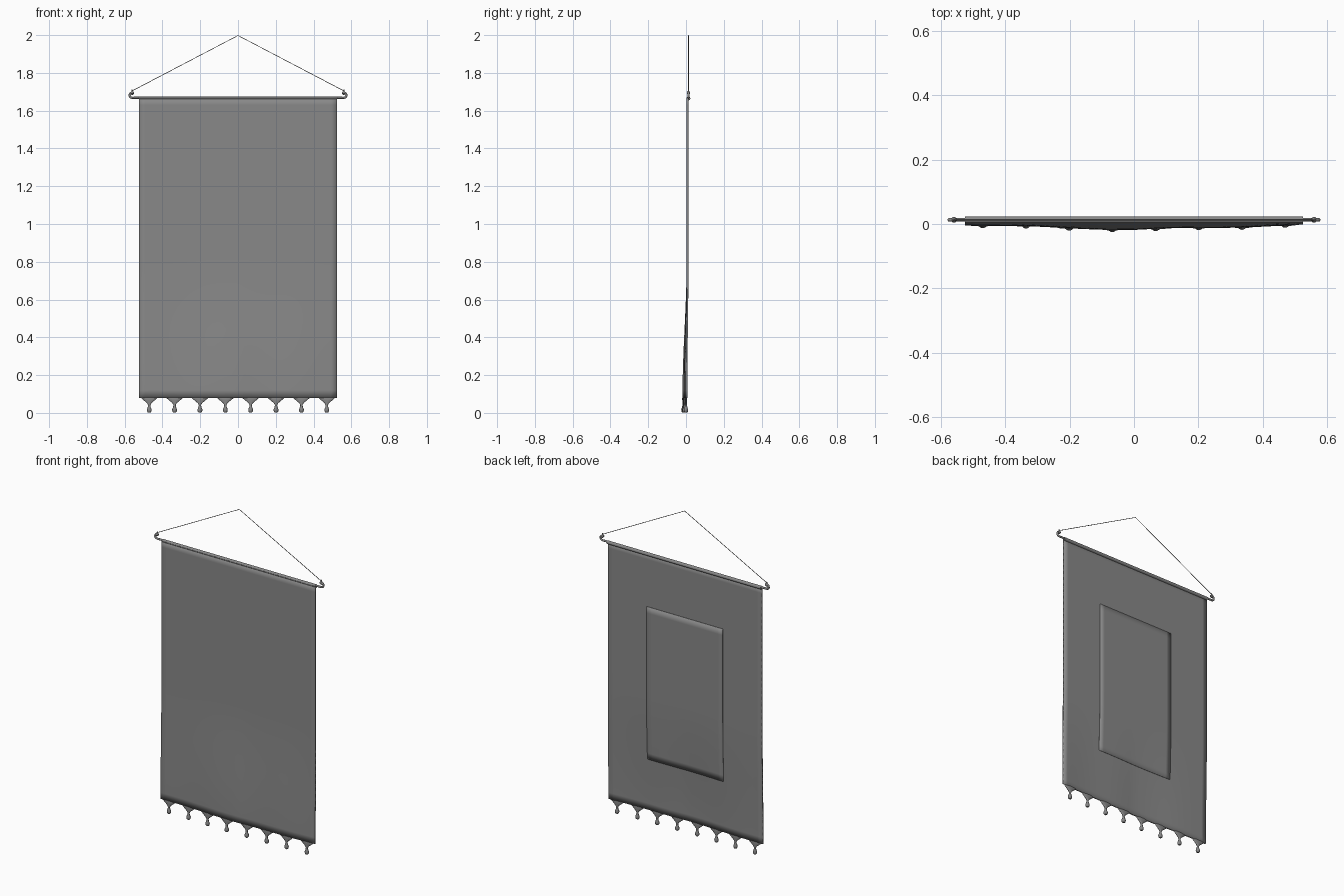
import bpy, bmesh, math
from mathutils import Vector

cube = bpy.data.objects.get("Cube")
if cube:
    bpy.data.objects.remove(cube)

grey = bpy.data.materials.new("plain grey")
grey.use_nodes = True
GREY = (0.25, 0.25, 0.25, 1)
grey.diffuse_color = GREY
grey.node_tree.nodes["Principled BSDF"].inputs["Base Color"].default_value = GREY

HALF_W, TOP, BOTTOM = 0.525, 1.67, 0.08
ROD_Y = 0.013


def finish(obj):
    obj.data.materials.append(grey)
    bpy.ops.object.select_all(action='DESELECT')
    bpy.context.view_layer.objects.active = obj
    obj.select_set(True)
    if obj.type == 'MESH':
        bpy.ops.object.shade_smooth_by_angle(angle=math.radians(40))
    return obj


def smooth(t):
    t = max(0, min(1, t))
    return t * t * (3 - 2 * t)


def drape(x, z):
    """Depth of the cloth: the lower middle hangs forward."""
    low = smooth((0.8 - z) / 0.7)
    middle = 1 - abs(x) / HALF_W
    return 0.008 - low * (0.007 + 0.015 * middle) + 0.002 * low * math.sin(14 * x)


def sheet(name, x0, x1, z0, z1, offset, thickness, nx, nz):
    bm = bmesh.new()
    bmesh.ops.create_grid(bm, x_segments=nx, y_segments=nz, size=0.5)
    for v in bm.verts:
        x = x0 + (v.co.x + 0.5) * (x1 - x0)
        z = z0 + (v.co.y + 0.5) * (z1 - z0)
        v.co = (x, drape(x, z) + offset, z)
    mesh = bpy.data.meshes.new(name)
    bm.to_mesh(mesh)
    bm.free()
    obj = bpy.data.objects.new(name, mesh)
    bpy.context.collection.objects.link(obj)
    mod = obj.modifiers.new("thickness", 'SOLIDIFY')
    mod.thickness = thickness
    mod.offset = 0
    return finish(obj)


def tube(name, points, radius, kind='POLY', cyclic=False):
    curve = bpy.data.curves.new(name, 'CURVE')
    curve.dimensions = '3D'
    curve.bevel_depth = radius
    curve.bevel_resolution = 3
    curve.use_fill_caps = True
    line = curve.splines.new(kind)
    line.points.add(len(points) - 1)
    for p, co in zip(line.points, points):
        p.co = (*co, 1)
    line.use_cyclic_u = cyclic
    obj = bpy.data.objects.new(name, curve)
    bpy.context.collection.objects.link(obj)
    return finish(obj)


def lathe(name, profile, centre, depth_scale=lambda z: 1, sides=16):
    """Spin (radius, height) pairs around a vertical axis."""
    bm = bmesh.new()
    rings = []
    for r, z in profile:
        rings.append([bm.verts.new((r * math.cos(a), r * math.sin(a) * depth_scale(z), z))
                      for a in (2 * math.pi * i / sides for i in range(sides))])
    for lower, upper in zip(rings, rings[1:]):
        for i in range(sides):
            j = (i + 1) % sides
            bm.faces.new((lower[i], lower[j], upper[j], upper[i]))
    bm.faces.new(rings[0][::-1])
    bm.faces.new(rings[-1])
    bmesh.ops.recalc_face_normals(bm, faces=bm.faces)
    mesh = bpy.data.meshes.new(name)
    bm.to_mesh(mesh)
    bm.free()
    obj = bpy.data.objects.new(name, mesh)
    obj.location = centre
    bpy.context.collection.objects.link(obj)
    return finish(obj)


# Cloth, with a thin panel sewn on the back
sheet("cloth", -HALF_W, HALF_W, BOTTOM, TOP, 0, 0.009, 32, 40)
sheet("back_panel", -0.26, 0.26, 0.395, 1.34, 0.005, 0.003, 16, 24)

# Sleeve rolled around the rod, and the rod itself
tube("top_sleeve", [(-HALF_W, ROD_Y, 1.665), (HALF_W, ROD_Y, 1.665)], 0.0105)
tube("rod", [(-0.54, ROD_Y, 1.668), (0.54, ROD_Y, 1.668)], 0.006)

# Curled hooks with the cord tied on at both ends
for side, label in ((1, "left"), (-1, "right")):
    curl = [(0.535, 1.668), (0.56, 1.668)]
    for i in range(9):
        a = math.radians(-90 + i * 27)
        curl.append((0.56 + 0.014 * math.cos(a), 1.682 + 0.014 * math.sin(a)))
    tube(label + "_hook", [(side * x, ROD_Y, z) for x, z in curl], 0.006)
    lathe(label + "_cord_knot", [(0.003, -0.016), (0.009, -0.01), (0.009, -0.004),
                                 (0.004, 0.004), (0.002, 0.013)],
          (side * 0.56, ROD_Y, 1.7))

# Hanging cord
tube("cord", [(-0.56, ROD_Y, 1.705), (0, ROD_Y, 1.998), (0.56, ROD_Y, 1.705)], 0.0018)

# Fringe of gathered tassels along the lower edge
for i in range(8):
    x = -0.47 + i * 0.94 / 7
    flare = [(0.007, 0), (0.012, 0.006), (0.013, 0.016), (0.008, 0.028),
             (0.006, 0.04), (0.012, 0.05), (0.026, 0.062), (0.042, 0.075), (0.042, 0.08)]
    lathe("tassel_%d" % (i + 1), flare, (x, drape(x, BOTTOM), 0.002),
          lambda z: 0.9 if z < 0.045 else 0.0055 / (0.006 + (z - 0.045) * 1.03))
